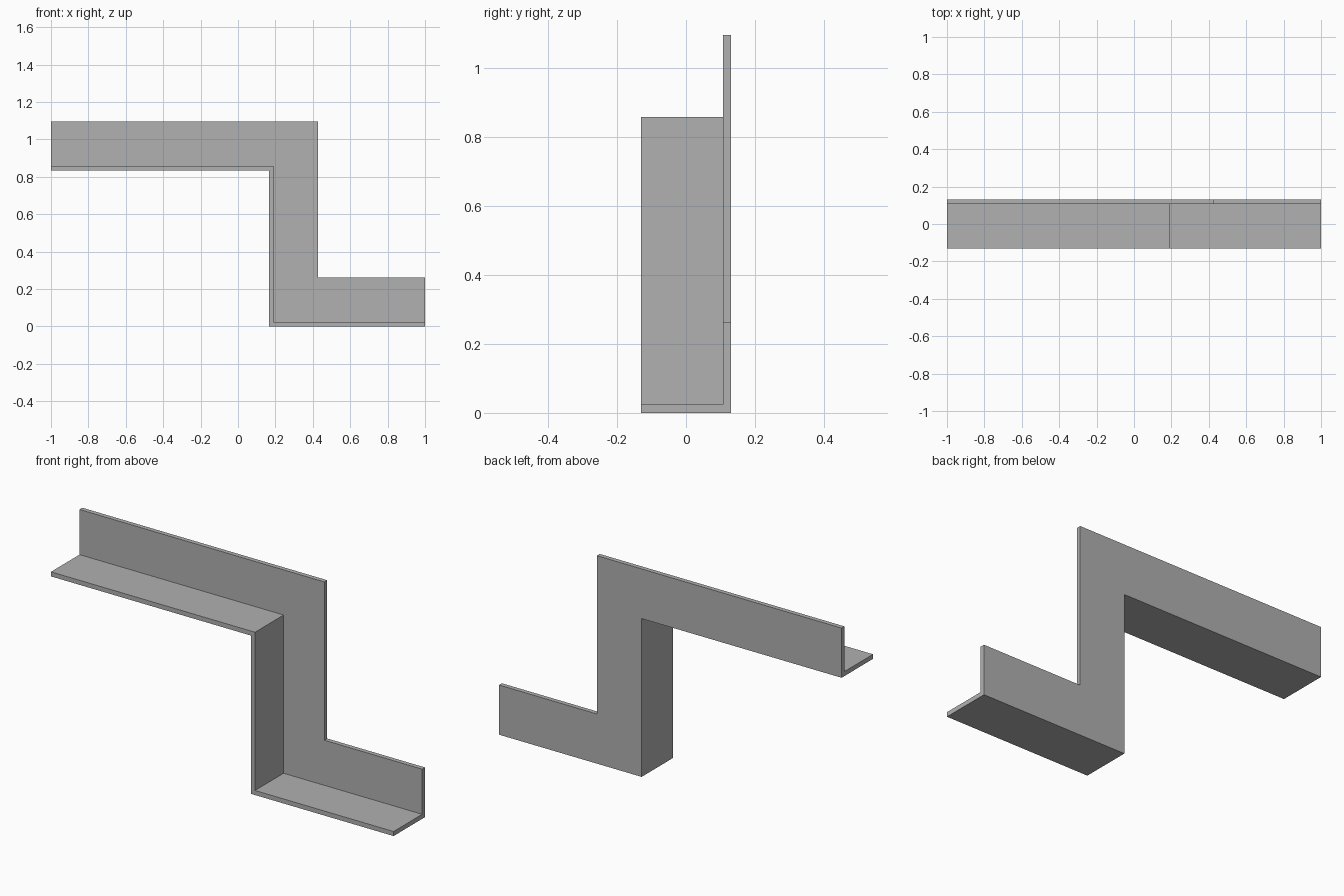
import bpy, bmesh

cube = bpy.data.objects.get("Cube")
if cube:
    bpy.data.objects.remove(cube, do_unlink=True)

WIDTH, THICK = 0.262, 0.024        # flange width and sheet thickness
BACK = WIDTH / 2
STEP_X, STEP_Z = 0.167, 0.835      # outer corner of the step


def step_path(offset):
    """Stepped line, moved up and to the left side by an offset."""
    x, z = STEP_X + offset, STEP_Z + offset
    return [(-1, z), (x, z), (x, offset), (1, offset)]


grey = bpy.data.materials.new("plain grey")
grey.use_nodes = True
colour = (0.44, 0.44, 0.44, 1)
grey.diffuse_color = colour
grey.node_tree.nodes["Principled BSDF"].inputs["Base Color"].default_value = colour

# Back outline: a thin strip along the lower edge, and the web above it
bm = bmesh.new()
outer, inner, top = [
    [bm.verts.new((x, BACK, z)) for x, z in step_path(offset)]
    for offset in (0, THICK, WIDTH)]
strip = bm.faces.new(outer + inner[::-1])
web = bm.faces.new(inner + top[::-1])


def extrude_forward(faces, depth, keep):
    result = bmesh.ops.extrude_face_region(bm, geom=faces, use_keep_orig=keep)["geom"]
    verts = [g for g in result if isinstance(g, bmesh.types.BMVert)]
    bmesh.ops.translate(bm, verts=verts, vec=(0, -depth, 0))
    return [g for g in result if isinstance(g, bmesh.types.BMFace)]


# Sheet thickness of the upright web
extrude_forward([strip, web], THICK, True)

# Forward flange, grown from the front of the strip
bm.faces.ensure_lookup_table()
front = [f for f in bm.faces
         if all(abs(v.co.y - (BACK - THICK)) < 1e-5 for v in f.verts)]
front_strip = min(front, key=lambda f: f.calc_area())
extrude_forward([front_strip], WIDTH - THICK, False)

# Join coplanar faces into clean flat panels
bmesh.ops.dissolve_limit(bm, angle_limit=0.01, verts=bm.verts[:], edges=bm.edges[:])
bmesh.ops.recalc_face_normals(bm, faces=bm.faces[:])

mesh = bpy.data.meshes.new("stepped_angle_profile")
bm.to_mesh(mesh)
bm.free()
mesh.materials.append(grey)
profile = bpy.data.objects.new("stepped_angle_profile", mesh)
bpy.context.collection.objects.link(profile)
